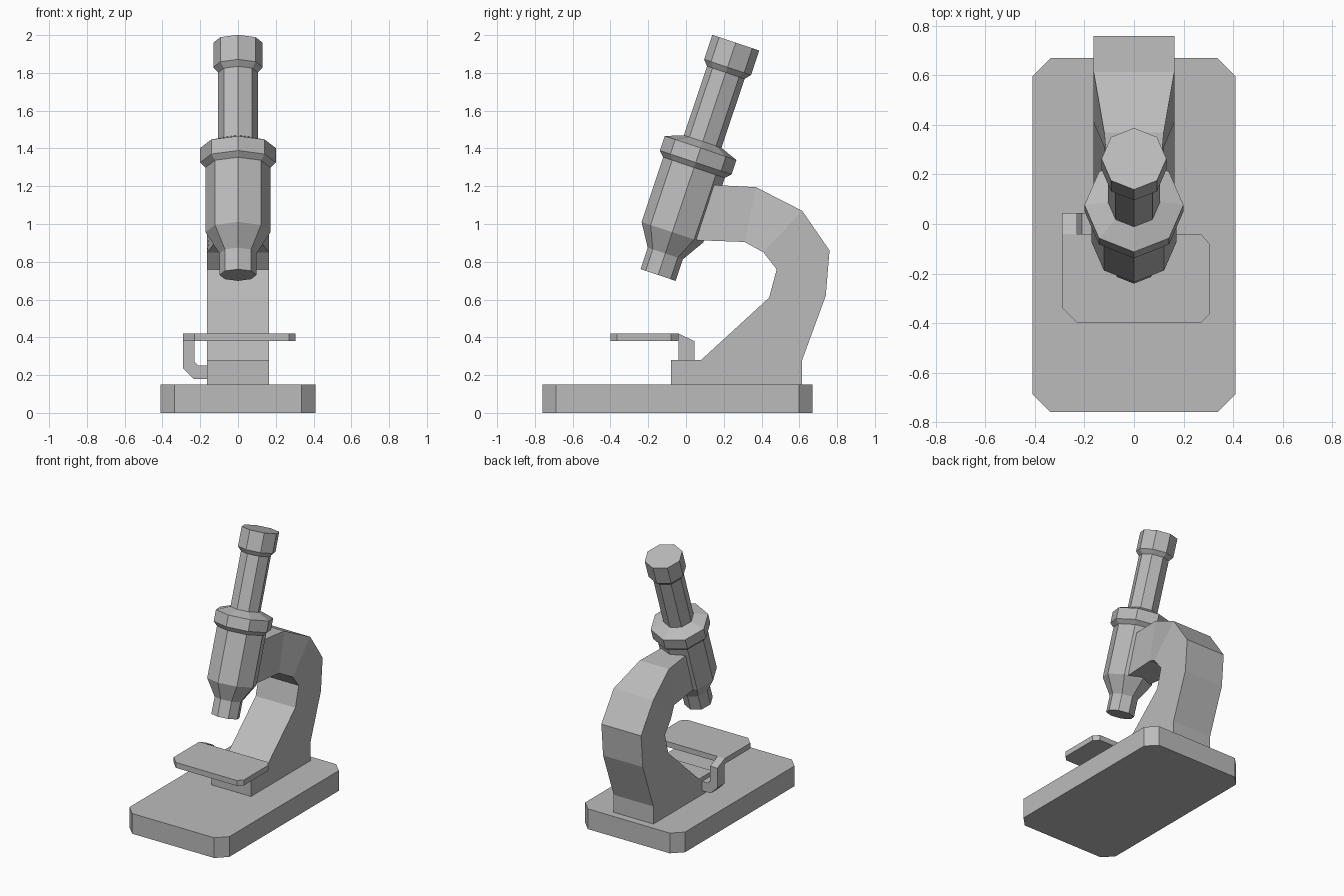
import bpy, bmesh, math
from mathutils import Matrix, Vector

default = bpy.data.objects.get("Cube")
if default:
    bpy.data.objects.remove(default, do_unlink=True)

# Single flat colour
grey = bpy.data.materials.new("light_grey")
grey.use_nodes = True
colour = (0.5, 0.5, 0.5, 1)
grey.diffuse_color = colour
grey.node_tree.nodes["Principled BSDF"].inputs["Base Color"].default_value = colour


def loft(name, rings):
    """Join equal-length rings of points into a closed solid."""
    bm = bmesh.new()
    loops = [[bm.verts.new(p) for p in ring] for ring in rings]
    n = len(loops[0])
    for a, b in zip(loops, loops[1:]):
        for i in range(n):
            j = (i + 1) % n
            bm.faces.new((a[i], a[j], b[j], b[i]))
    bm.faces.new(loops[0][::-1])
    bm.faces.new(loops[-1])
    bmesh.ops.recalc_face_normals(bm, faces=bm.faces)
    mesh = bpy.data.meshes.new(name)
    bm.to_mesh(mesh)
    bm.free()
    mesh.materials.append(grey)
    obj = bpy.data.objects.new(name, mesh)
    bpy.context.collection.objects.link(obj)
    return obj


def slab(name, outline, z0, z1):
    return loft(name, [[(x, y, z) for x, y in outline] for z in (z0, z1)])


# Base plate with cut corners
w, front, back, c = 0.41, -0.76, 0.67, 0.073
slab("base", [(-w, front + c), (-w + c, front), (w - c, front), (w, front + c),
              (w, back - c), (w - c, back), (-w + c, back), (-w, back - c)], 0, 0.15)

# Foot of the arm
hw = 0.163
slab("arm_foot", [(-hw, -0.08), (hw, -0.08), (hw, 0.615), (-hw, 0.615)], 0.15, 0.28)

# Curved arm: outer point, inner point (y, z) and half width
sections = [
    ((0.615, 0.28), (0.08, 0.28), hw),
    ((0.74, 0.62), (0.44, 0.61), hw),
    ((0.76, 0.86), (0.48, 0.76), hw),
    ((0.615, 1.07), (0.41, 0.85), hw),
    ((0.37, 1.195), (0.31, 0.905), 0.12),
    ((0.02, 1.213), (-0.02, 0.917), 0.09),
]
loft("arm", [[(-h, *o), (h, *o), (h, *i), (-h, *i)] for o, i, h in sections])

# Tilted eight-sided tube: distance along axis, radius
profile = [(0, 0.098), (0.12, 0.098), (0.239, 0.172), (0.6, 0.172),
           (0.628, 0.2), (0.709, 0.2), (0.745, 0.105), (1.13, 0.105),
           (1.16, 0.131), (1.297, 0.131)]
tilt = Matrix.Translation((0, -0.148, 0.73)) @ Matrix.Rotation(-math.radians(18.5), 4, 'X')
angles = [k * math.pi / 4 for k in range(8)]
loft("viewing_tube", [[tilt @ Vector((r * math.cos(a), r * math.sin(a), t)) for a in angles]
                      for t, r in profile])

# Stage plate
slab("stage", [(-0.29, -0.34), (-0.23, -0.4), (0.27, -0.4), (0.305, -0.365),
               (0.305, -0.08), (0.27, -0.04), (-0.29, -0.04)], 0.38, 0.42)

# Hooked bracket from the stage to the arm foot, its top sloping to the back
hook = [(-0.29, 0.42), (-0.29, 0.235), (-0.235, 0.18), (-0.15, 0.18),
        (-0.15, 0.25), (-0.21, 0.25), (-0.23, 0.27), (-0.23, 0.42)]
loft("stage_bracket", [[(x, -0.04, z) for x, z in hook],
                       [(x, 0.045, min(z, 0.38)) for x, z in hook]])
